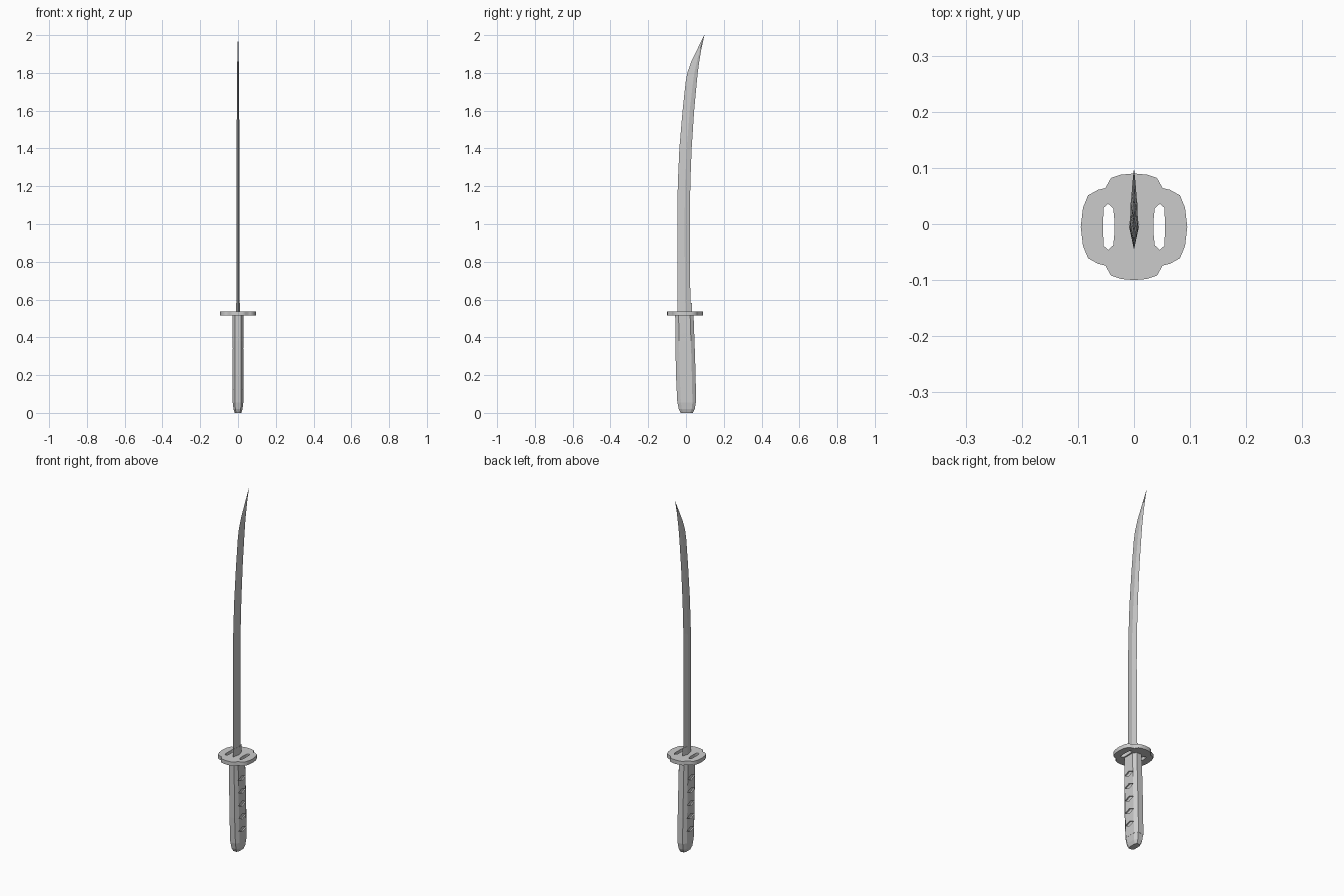
import bpy, bmesh

if "Cube" in bpy.data.objects:
    bpy.data.objects.remove(bpy.data.objects["Cube"])


def finish(name, bm):
    bmesh.ops.recalc_face_normals(bm, faces=bm.faces)
    me = bpy.data.meshes.new(name)
    bm.to_mesh(me)
    bm.free()
    ob = bpy.data.objects.new(name, me)
    bpy.context.collection.objects.link(ob)
    return ob


def loft(name, rings):
    """Skin a list of closed rings and cap both ends."""
    bm = bmesh.new()
    vs = [[bm.verts.new(p) for p in r] for r in rings]
    n = len(rings[0])
    for a, b in zip(vs, vs[1:]):
        for i in range(n):
            j = (i + 1) % n
            bm.faces.new((a[i], a[j], b[j], b[i]))
    bm.faces.new(vs[0])
    bm.faces.new(vs[-1])
    return finish(name, bm)


def diamond(z, y0, y1, t, ridge):
    ym = y0 + (y1 - y0) * ridge
    return [(0, y0, z), (t, ym, z), (0, y1, z), (-t, ym, z)]


# Blade: z, cutting edge y, back y, half thickness, ridge position
sections = [
    (0.52, -0.044, 0.023, 0.008, 0.58), (0.80, -0.046, 0.022, 0.008, 0.58),
    (1.05, -0.046, 0.021, 0.008, 0.58), (1.22, -0.043, 0.023, 0.0075, 0.58),
    (1.40, -0.035, 0.030, 0.007, 0.60), (1.60, -0.018, 0.043, 0.0065, 0.62),
    (1.75, -0.002, 0.057, 0.006, 0.66), (1.80, 0.007, 0.062, 0.005, 0.68),
    (1.86, 0.028, 0.070, 0.004, 0.70), (1.93, 0.062, 0.082, 0.0025, 0.70),
    (2.00, 0.0965, 0.0975, 0.0003, 0.5),
]
loft("blade", [diamond(*s) for s in sections])

# Collar at the base of the blade
loft("blade_collar", [diamond(z, -0.046, 0.031, 0.0095, 0.58) for z in (0.52, 0.582)])

# Guard: mirrored lobed outline with two slots
CY = -0.005
quarter = [(0.095, 0.0), (0.091, 0.034), (0.082, 0.056), (0.064, 0.066),
           (0.051, 0.069), (0.041, 0.087), (0.023, 0.093)]
half = quarter + [(0, 0.095)] + [(-x, y) for x, y in reversed(quarter)]
outline = half + [(x, -y) for x, y in reversed(half[1:-1])]
slot_top = [(0.055, 0.014), (0.054, 0.034), (0.046, 0.041), (0.037, 0.033), (0.035, 0.014)]
slot = slot_top + [(x, -y) for x, y in reversed(slot_top)]
cu = bpy.data.curves.new("guard_profile", 'CURVE')
cu.dimensions = '2D'
cu.fill_mode = 'BOTH'
cu.extrude = 0.011
for pts in (outline, slot, [(-x, y) for x, y in slot]):
    sp = cu.splines.new('POLY')
    sp.points.add(len(pts) - 1)
    for p, (x, y) in zip(sp.points, pts):
        p.co = (x, y + CY, 0, 1)
    sp.use_cyclic_u = True
guard = bpy.data.objects.new("guard", cu)
guard.location.z = 0.527
bpy.context.collection.objects.link(guard)
bpy.ops.object.select_all(action='DESELECT')
guard.select_set(True)
bpy.context.view_layer.objects.active = guard
bpy.ops.object.convert(target='MESH')


# Grip: eight-sided, slightly swept, tapering into the pommel
def octagon(z, y0, y1, hx, nx, inset):
    side = [(nx, y0), (hx, y0 + inset), (hx, y1 - inset), (nx, y1)]
    return [(x, y, z) for x, y in side] + [(-x, y, z) for x, y in reversed(side)]


grip = loft("grip", [
    octagon(0.518, -0.057, 0.040, 0.028, 0.015, 0.018),
    octagon(0.38, -0.056, 0.045, 0.029, 0.016, 0.019),
    octagon(0.20, -0.053, 0.051, 0.029, 0.016, 0.020),
    octagon(0.055, -0.046, 0.053, 0.029, 0.016, 0.019),
])
loft("pommel", [
    octagon(0.055, -0.045, 0.052, 0.028, 0.016, 0.018),
    octagon(0.020, -0.038, 0.046, 0.024, 0.014, 0.016),
    octagon(0.0, -0.028, 0.036, 0.017, 0.010, 0.013),
])

# Diamond recesses along both sides of the grip
bm = bmesh.new()
for i in range(5):
    zc, yc = 0.123 + i * 0.0722, 0.0 - i * 0.0015
    for s in (1, -1):
        pts = [(yc - 0.034, zc), (yc, zc - 0.014), (yc + 0.034, zc), (yc, zc + 0.014)]
        a = [bm.verts.new((s * 0.022, y, z)) for y, z in pts]
        b = [bm.verts.new((s * 0.04, y, z)) for y, z in pts]
        bm.faces.new(a)
        bm.faces.new(b)
        for k in range(4):
            m = (k + 1) % 4
            bm.faces.new((a[k], a[m], b[m], b[k]))
cutter = finish("recess_cutter", bm)
cutter.hide_render = True
cutter.hide_set(True)
mod = grip.modifiers.new("recesses", 'BOOLEAN')
mod.operation = 'DIFFERENCE'
mod.solver = 'EXACT'
mod.object = cutter
